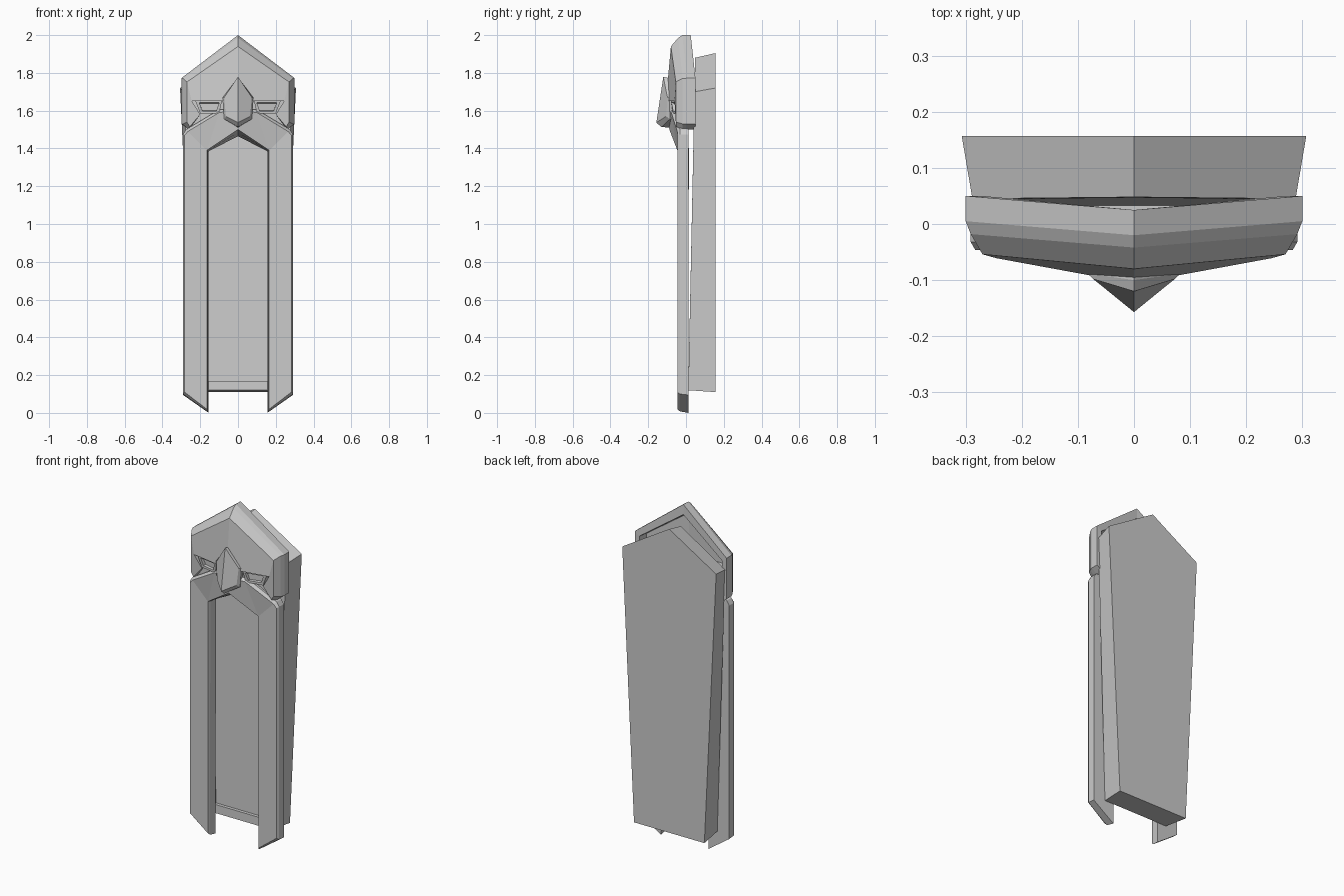
import bpy, bmesh


def loft(name, rings, first_cap=None, last_cap=None, mirror=True):
    """Bridge equal-length rings of (x, y, z); faces on the mirror plane are skipped."""
    n = len(rings[0])
    bm = bmesh.new()
    vs = [[bm.verts.new(p) for p in r] for r in rings]

    def face(pts):
        if not (mirror and all(abs(v.co.x) < 1e-5 for v in pts)):
            bm.faces.new(pts)

    for a, b in zip(vs, vs[1:]):
        for i in range(n):
            j = (i + 1) % n
            face([a[i], a[j], b[j], b[i]])
    for ring, caps in ((vs[0], first_cap), (vs[-1], last_cap)):
        for c in caps or [range(n)]:
            face([ring[i] for i in c])
    bmesh.ops.recalc_face_normals(bm, faces=bm.faces[:])
    me = bpy.data.meshes.new(name)
    bm.to_mesh(me)
    bm.free()
    ob = bpy.data.objects.new(name, me)
    bpy.context.collection.objects.link(ob)
    if mirror:
        m = ob.modifiers.new("Mirror", 'MIRROR')
        m.use_clip = True
    return ob


# Tapered back slab with a shallow recessed front panel
loft("back_slab", [
    [(0, .157, 1.905), (.307, .157, 1.72), (.23, .157, .11), (0, .157, .11)],
    [(0, .048, 1.88), (.288, .045, 1.70), (.213, .012, .12), (0, .012, .12)],
    [(0, .047, 1.82), (.238, .044, 1.66), (.17, .013, .17), (0, .013, .17)],
    [(0, .062, 1.82), (.238, .059, 1.66), (.165, .032, .17), (0, .032, .17)],
])

# Front frame: two pillars meeting in a pointed arch that swells forward
frame_cap = [(0, 1, 6, 7), (1, 5, 6), (1, 4, 5), (1, 2, 4), (2, 3, 4)]
loft("front_frame", [
    [(.155, .012, 0), (.155, .015, 1.385), (0, .01, 1.465), (0, -.02, 1.60),
     (.10, -.01, 1.60), (.275, .012, 1.50), (.291, .012, 1.475), (.291, .012, .095)],
    [(.16, -.032, .008), (.16, -.03, 1.388), (0, -.06, 1.485), (0, -.09, 1.61),
     (.10, -.06, 1.605), (.275, -.032, 1.50), (.291, -.032, 1.475), (.291, -.032, .10)],
    [(.165, -.046, .02), (.165, -.046, 1.39), (0, -.088, 1.50), (0, -.102, 1.60),
     (.10, -.078, 1.59), (.265, -.046, 1.49), (.283, -.046, 1.47), (.283, -.046, .11)],
], frame_cap, frame_cap)

# Peaked helmet: hollow back, bevelled rim, brow and cheek guards
helmet_cap = [(0, 1, 5, 6), (1, 2, 3, 4, 5)]
loft("helmet", [
    [(0, -.03, 1.93), (.265, -.01, 1.745), (.265, -.01, 1.55), (.262, -.01, 1.535),
     (.215, -.01, 1.58), (.25, -.01, 1.66), (0, -.03, 1.66)],
    [(0, .025, 1.94), (.27, .05, 1.75), (.27, .05, 1.55), (.265, .05, 1.535),
     (.25, .05, 1.58), (.255, .05, 1.66), (0, -.029, 1.66)],
    [(0, .025, 2.0), (.30, .05, 1.772), (.30, .05, 1.53), (.26, .05, 1.50),
     (.245, .05, 1.58), (.25, .05, 1.65), (0, -.029, 1.65)],
    [(0, -.02, 2.0), (.30, .005, 1.772), (.30, .005, 1.53), (.26, .005, 1.50),
     (.20, .005, 1.58), (.245, .005, 1.65), (0, -.03, 1.65)],
    [(0, -.042, 1.985), (.291, -.018, 1.77), (.291, -.018, 1.53), (.26, -.018, 1.50),
     (.20, -.018, 1.58), (.245, -.018, 1.65), (0, -.042, 1.65)],
    [(0, -.08, 1.94), (.27, -.054, 1.752), (.27, -.054, 1.54), (.255, -.052, 1.515),
     (.20, -.052, 1.58), (.245, -.061, 1.652), (0, -.106, 1.652)],
], helmet_cap, helmet_cap)

# Recessed plate behind the eyes
loft("face_plate", [
    [(0, .02, 1.70), (.262, .02, 1.70), (.262, .01, 1.46), (0, .01, 1.48)],
    [(0, -.05, 1.70), (.262, -.018, 1.70), (.262, -.025, 1.46), (0, -.05, 1.50)],
])

# Eye sockets with sunken lenses
loft("eye_socket", [
    [(.085, -.03, 1.65), (.225, -.015, 1.65), (.20, -.015, 1.585), (.10, -.03, 1.585)],
    [(.085, -.078, 1.65), (.225, -.055, 1.65), (.20, -.052, 1.585), (.10, -.07, 1.585)],
    [(.10, -.077, 1.642), (.205, -.057, 1.642), (.188, -.053, 1.598), (.115, -.068, 1.598)],
    [(.10, -.055, 1.637), (.205, -.035, 1.637), (.188, -.035, 1.60), (.115, -.055, 1.60)],
])

# Kite-shaped nose guard with a sharp centre ridge
nose_cap = [(0, 1, 2, 3)]
loft("nose_guard", [
    [(0, -.06, 1.76), (.078, -.06, 1.665), (.07, -.06, 1.555), (0, -.06, 1.51)],
    [(0, -.10, 1.775), (.083, -.088, 1.668), (.073, -.085, 1.555), (0, -.13, 1.513)],
    [(0, -.12, 1.78), (.073, -.098, 1.67), (.064, -.105, 1.57), (0, -.157, 1.537)],
], nose_cap, nose_cap)
